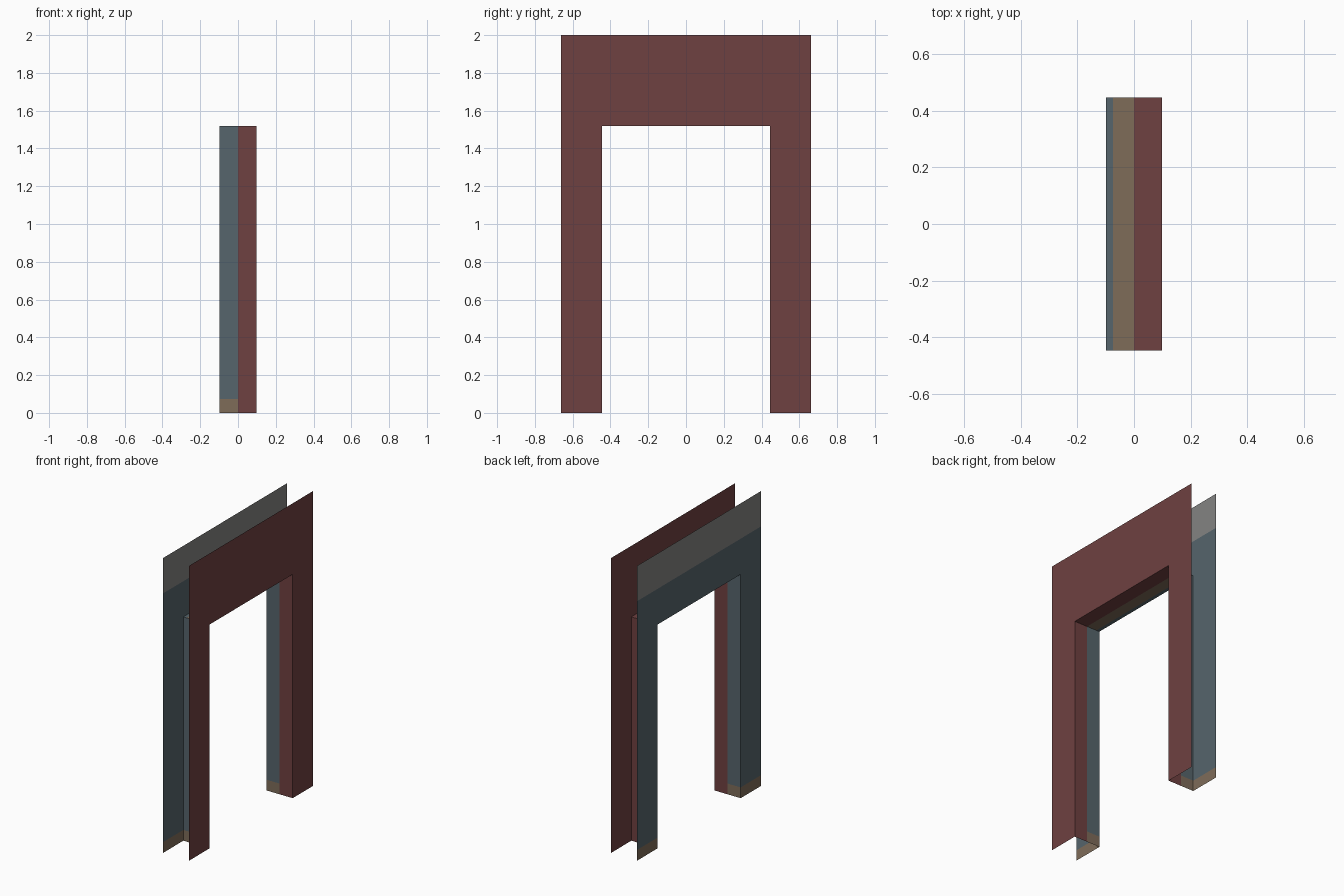
import bpy, bmesh

if "Cube" in bpy.data.objects:
    bpy.data.objects.remove(bpy.data.objects["Cube"])

# Main dimensions
X, Y, Z = 0.098, 0.663, 2.0        # half thickness, half width, height
OY, OZ = 0.446, 1.518              # doorway half width and height
BASE, BAND, TRIM = 0.073, 1.76, -0.074  # skirting top, upper band, soffit strip edge


def material(name, rgb):
    def lin(c):
        c /= 255
        return c / 12.92 if c <= 0.04045 else ((c + 0.055) / 1.055) ** 2.4
    m = bpy.data.materials.new(name)
    m.diffuse_color = (*[lin(c) for c in rgb], 1)
    m.use_nodes = True
    m.node_tree.nodes["Principled BSDF"].inputs["Base Color"].default_value = m.diffuse_color
    return m


MATS = [material("dark red wall", (111, 65, 65)),
        material("slate blue wall", (86, 101, 108)),
        material("tan trim", (126, 108, 89)),
        material("grey upper wall", (131, 131, 130))]
RED, BLUE, TAN, GREY = range(4)


def sheet(name, polys, cuts, rule):
    """Flat polygons, sliced at (axis, value) cuts, coloured by face centre."""
    bm = bmesh.new()
    for poly in polys:
        bm.faces.new([bm.verts.new(p) for p in poly])
    bmesh.ops.remove_doubles(bm, verts=bm.verts, dist=1e-5)
    for axis, value in cuts:
        co, no = [0, 0, 0], [0, 0, 0]
        co[axis], no[axis] = value, 1
        bmesh.ops.bisect_plane(bm, geom=bm.verts[:] + bm.edges[:] + bm.faces[:],
                               plane_co=co, plane_no=no)
    for f in bm.faces:
        f.material_index = rule(f.calc_center_median())
    me = bpy.data.meshes.new(name)
    bm.to_mesh(me)
    bm.free()
    for m in MATS:
        me.materials.append(m)
    bpy.context.collection.objects.link(bpy.data.objects.new(name, me))


def wall_polys(x):
    """Two piers and the panel over the doorway, facing away from x = 0."""
    rects = [(-Y, -OY, 0, OZ), (OY, Y, 0, OZ), (-Y, -OY, OZ, Z),
             (-OY, OY, OZ, Z), (OY, Y, OZ, Z)]
    polys = [[(x, a, c), (x, b, c), (x, b, d), (x, a, d)] for a, b, c, d in rects]
    return polys if x > 0 else [p[::-1] for p in polys]


# Red wall face
sheet("red_wall_face", wall_polys(X), [], lambda c: RED)

# Blue wall face with tan skirting and grey upper band
sheet("blue_wall_face", wall_polys(-X), [(2, BASE), (2, BAND)],
      lambda c: TAN if c.z < BASE else GREY if c.z > BAND else BLUE)

# Door jambs, half red and half blue with skirting
for name, s in (("left_jamb", -1), ("right_jamb", 1)):
    poly = [(-X, s * OY, 0), (X, s * OY, 0), (X, s * OY, OZ), (-X, s * OY, OZ)]
    sheet(name, [poly if s > 0 else poly[::-1]], [(0, 0), (2, BASE)],
          lambda c: RED if c.x > 0 else TAN if c.z < BASE else BLUE)

# Soffit over the doorway
sheet("soffit", [[(-X, -OY, OZ), (-X, OY, OZ), (X, OY, OZ), (X, -OY, OZ)]],
      [(0, 0), (0, TRIM)],
      lambda c: RED if c.x > 0 else TAN if c.x > TRIM else BLUE)
